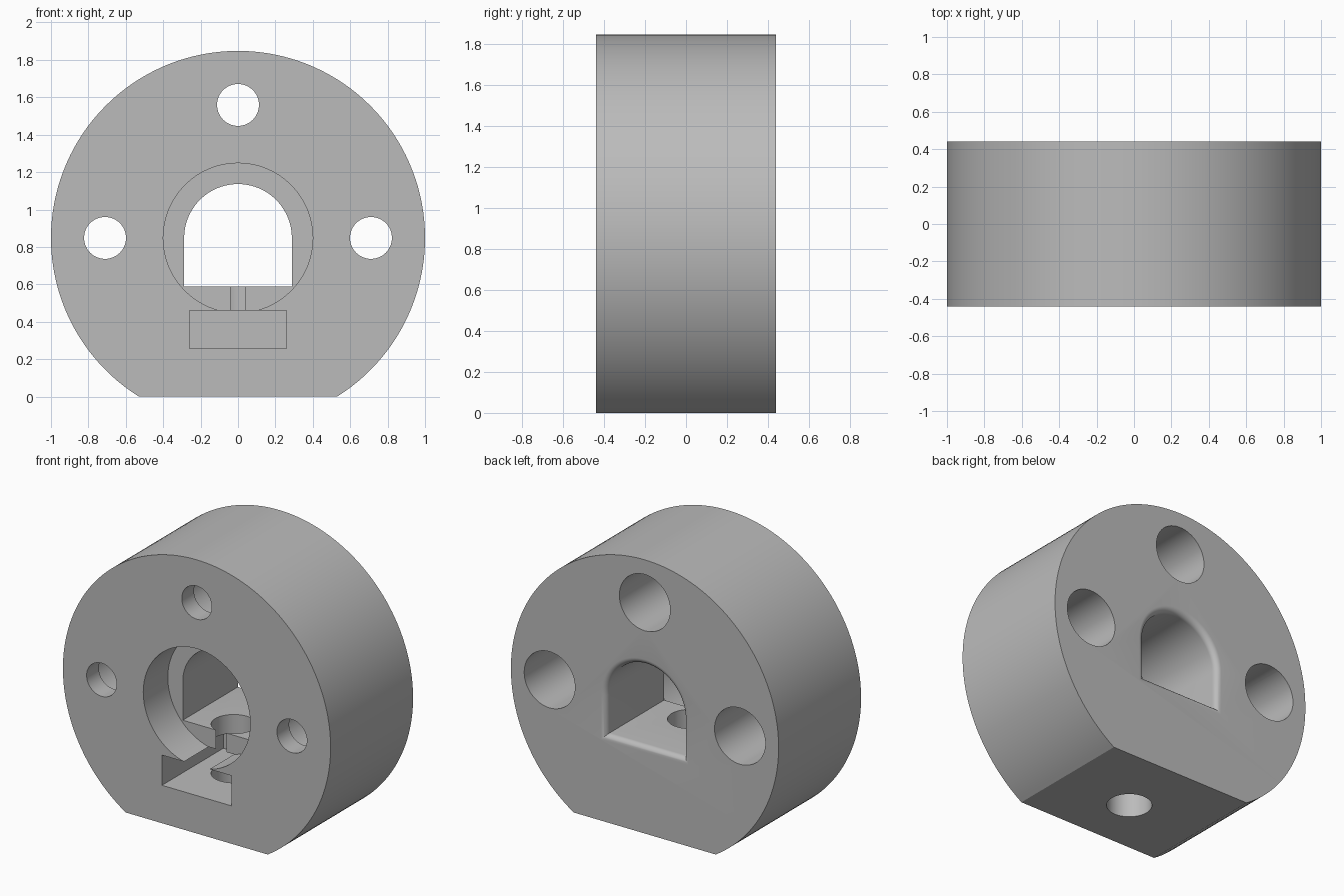
import bpy, bmesh, math
from mathutils import Matrix

if "Cube" in bpy.data.objects:
    bpy.data.objects.remove(bpy.data.objects["Cube"], do_unlink=True)

HALF = 0.44          # half thickness of the body
CZ = 0.848           # height of the disc axis
STEP = -0.178        # floor of the front recess
OUT = HALF + 0.1     # cutters overshoot the body

grey = bpy.data.materials.new("light grey")
grey.use_nodes = True
grey.diffuse_color = (0.5, 0.5, 0.5, 1)
grey.node_tree.nodes["Principled BSDF"].inputs["Base Color"].default_value = (0.5, 0.5, 0.5, 1)


def finish(name, bm):
    bmesh.ops.recalc_face_normals(bm, faces=bm.faces)
    mesh = bpy.data.meshes.new(name)
    bm.to_mesh(mesh)
    bm.free()
    mesh.materials.append(grey)
    obj = bpy.data.objects.new(name, mesh)
    bpy.context.collection.objects.link(obj)
    return obj


def loft(name, sections):
    """Closed solid through (y, [(x, z), ...]) sections."""
    bm = bmesh.new()
    rings = [[bm.verts.new((x, y, z)) for x, z in pts] for y, pts in sections]
    n = len(rings[0])
    for a, b in zip(rings, rings[1:]):
        for i in range(n):
            j = (i + 1) % n
            bm.faces.new((a[i], a[j], b[j], b[i]))
    bm.faces.new(rings[0])
    bm.faces.new(rings[-1])
    return finish(name, bm)


def arc(radius, cx, cz, start, end, steps):
    return [(cx + radius * math.cos(start + (end - start) * i / steps),
             cz + radius * math.sin(start + (end - start) * i / steps))
            for i in range(steps + 1)]


def rod(name, radius, x, z, y0, y1):
    pts = arc(radius, x, z, 0, math.tau, 64)[:-1]
    return loft(name, [(y0, pts), (y1, pts)])


def box_cutter(name, x, y0, y1, z0, z1):
    pts = [(-x, z0), (x, z0), (x, z1), (-x, z1)]
    return loft(name, [(y0, pts), (y1, pts)])


def arch(grow):
    """Arched window outline, enlarged evenly by grow."""
    r = 0.288 + grow
    floor = CZ - 0.26 - grow
    return arc(r, 0, CZ, 0, math.pi, 40) + [(-r, floor), (r, floor)]


# Disc body with a flat foot
dip = math.asin(CZ)
outline = arc(1, 0, CZ, -dip, math.pi + dip, 144)
body = loft("mount_body", [(-HALF, outline), (HALF, outline)])

cutters = []

# Three bolt holes, each widened from the back
for x, z in ((-0.711, CZ), (0.711, CZ), (0, CZ + 0.711)):
    cutters.append(rod("bolt_hole", 0.112, x, z, -OUT, 0))
    cutters.append(rod("bolt_head_recess", 0.19, x, z, -0.31, OUT))

# Round front recess
cutters.append(rod("front_recess", 0.4, 0, CZ, -OUT, STEP))

# Arched shaft window with a rounded rim at the back
R = 0.04
sections = [(-0.3, arch(0))]
for i in range(9):
    a = math.pi / 2 * i / 8
    sections.append((HALF - R + R * math.sin(a), arch(R - R * math.cos(a))))
sections.append((OUT, arch(R)))
cutters.append(loft("shaft_window", sections))

# Nut slot and the vertical set screw hole through it
cutters.append(box_cutter("nut_slot", 0.26, -OUT, 0.215, 0.256, 0.46))
bm = bmesh.new()
bmesh.ops.create_cone(bm, cap_ends=True, segments=64, radius1=0.139, radius2=0.139,
                      depth=0.8, matrix=Matrix.Translation((0, -0.045, 0.3)))
cutters.append(finish("set_screw_hole", bm))

# Carve the body and discard the cutters
bpy.ops.object.select_all(action="DESELECT")
body.select_set(True)
bpy.context.view_layer.objects.active = body
for cutter in cutters:
    cutter.hide_render = True
    mod = body.modifiers.new(cutter.name, "BOOLEAN")
    mod.operation = "DIFFERENCE"
    mod.solver = "EXACT"
    mod.object = cutter
    bpy.ops.object.modifier_apply(modifier=mod.name)
    bpy.data.objects.remove(cutter, do_unlink=True)

bpy.ops.object.shade_smooth_by_angle(angle=math.radians(30))
